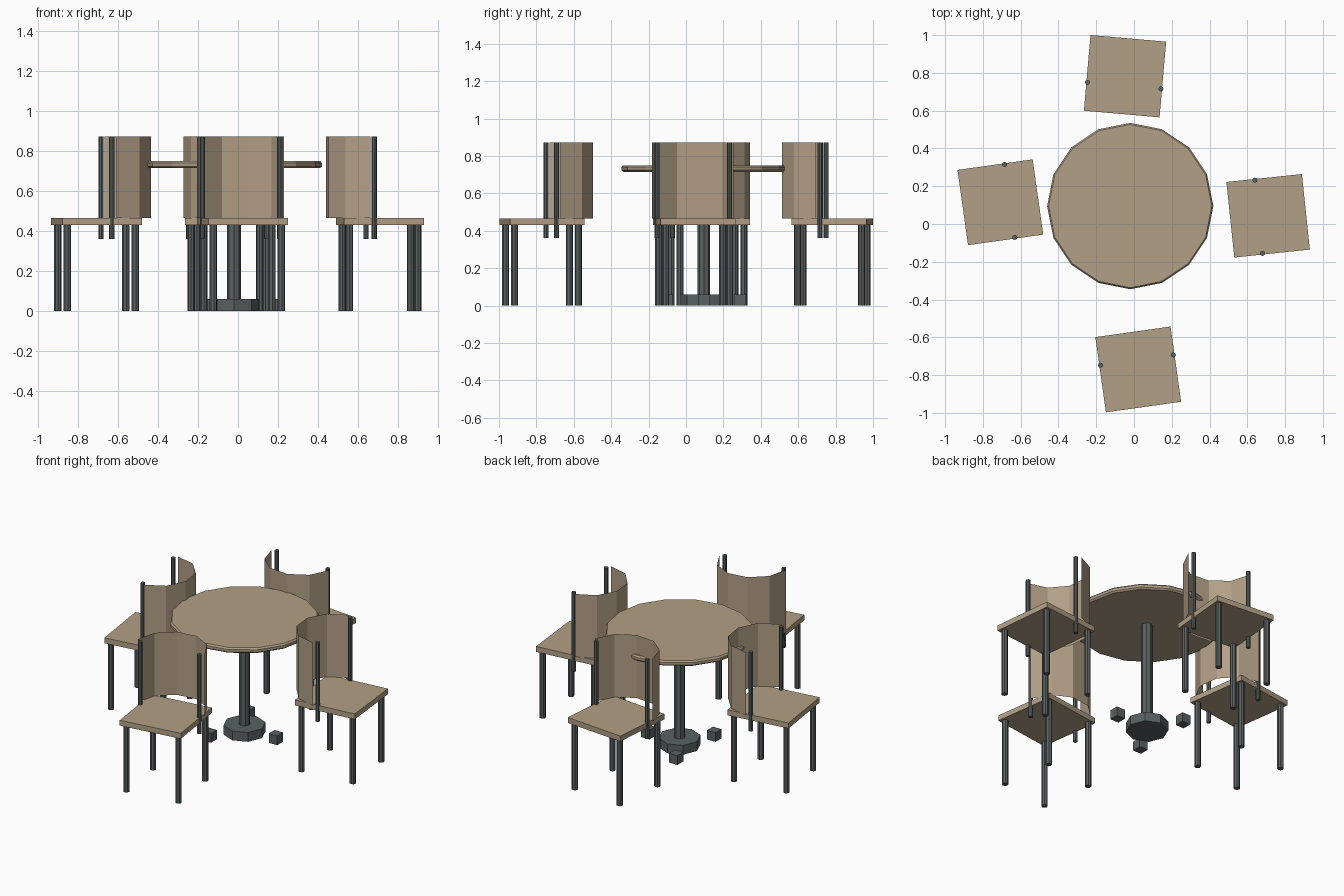
import bpy, bmesh
from math import cos, sin, radians, pi
from mathutils import Matrix

if "Cube" in bpy.data.objects:
    bpy.data.objects.remove(bpy.data.objects["Cube"])


def material(name, rgb):
    m = bpy.data.materials.new(name)
    m.diffuse_color = (*rgb, 1)
    m.use_nodes = True
    m.node_tree.nodes["Principled BSDF"].inputs["Base Color"].default_value = m.diffuse_color
    return m


WOOD = material("wood", (0.45, 0.35, 0.24))
METAL = material("dark_metal", (0.10, 0.12, 0.12))


def finish(name, bm, mat, matrix):
    me = bpy.data.meshes.new(name)
    bm.to_mesh(me)
    bm.free()
    me.materials.append(mat)
    ob = bpy.data.objects.new(name, me)
    ob.matrix_world = matrix
    bpy.context.collection.objects.link(ob)
    return ob


def box(name, sx, sy, z0, z1, mat, matrix, x=0, y=0):
    bm = bmesh.new()
    bmesh.ops.create_cube(bm, size=1, matrix=Matrix.Translation((x, y, (z0 + z1) / 2))
                          @ Matrix.Diagonal((sx, sy, z1 - z0, 1)))
    return finish(name, bm, mat, matrix)


def turned(name, profile, sides, mat, matrix, x=0, y=0):
    # Closed faceted solid from (radius, height) rings
    bm = bmesh.new()
    rings = [[bm.verts.new((x + r * cos(2 * pi * i / sides), y + r * sin(2 * pi * i / sides), z))
              for i in range(sides)] for r, z in profile]
    for a, b in zip(rings, rings[1:]):
        for i in range(sides):
            j = (i + 1) % sides
            bm.faces.new((a[i], a[j], b[j], b[i]))
    bm.faces.new(rings[0][::-1])
    bm.faces.new(rings[-1])
    return finish(name, bm, mat, matrix)


def curved_back(matrix):
    # Thin five-facet sheet bulging past the seat edge
    bm = bmesh.new()
    pairs = []
    for i in range(6):
        a = radians(-86 + 172 * i / 5)
        px, py = 0.22 * sin(a), 0.055 + 0.22 * cos(a)
        pairs.append([bm.verts.new((px, py, z)) for z in (0.465, 0.873)])
    for (a0, a1), (b0, b1) in zip(pairs, pairs[1:]):
        bm.faces.new((a0, a1, b1, b0))
    return finish("chair_back", bm, WOOD, matrix)


def chair(x, y, angle):
    m = Matrix.Translation((x, y, 0)) @ Matrix.Rotation(radians(angle), 4, 'Z')
    box("chair_seat", 0.402, 0.402, 0.43, 0.465, WOOD, m)
    curved_back(m)
    for sx in (-1, 1):
        turned("back_post", [(0.0135, 0.36), (0.0135, 0.873)], 8, METAL, m, sx * 0.195, 0.05)
        for sy in (-1, 1):
            turned("chair_leg", [(0.019, 0), (0.019, 0.43)], 8, METAL, m, sx * 0.172, sy * 0.172)


# Four chairs, each with its back toward the table
chair(-0.0475, 0.7825, 175)
chair(-0.7075, 0.115, -82)
chair(0.71, 0.0435, 96)
chair(0.0225, -0.77, 8)

# Pedestal table
table = Matrix.Translation((-0.02, 0.095, 0))
turned("table_top", [(0.43, 0.715), (0.44, 0.724), (0.44, 0.74), (0.432, 0.75)], 16, WOOD, table)
turned("table_column", [(0.034, 0.06), (0.034, 0.715)], 8, METAL, table)
turned("table_base", [(0.125, 0), (0.125, 0.06)], 8, METAL, table)

# Three block feet around the base
for k in range(3):
    a = 2 * pi * k / 3
    box("foot_block", 0.06, 0.06, 0, 0.06, METAL, table, 0.225 * cos(a), 0.225 * sin(a))
